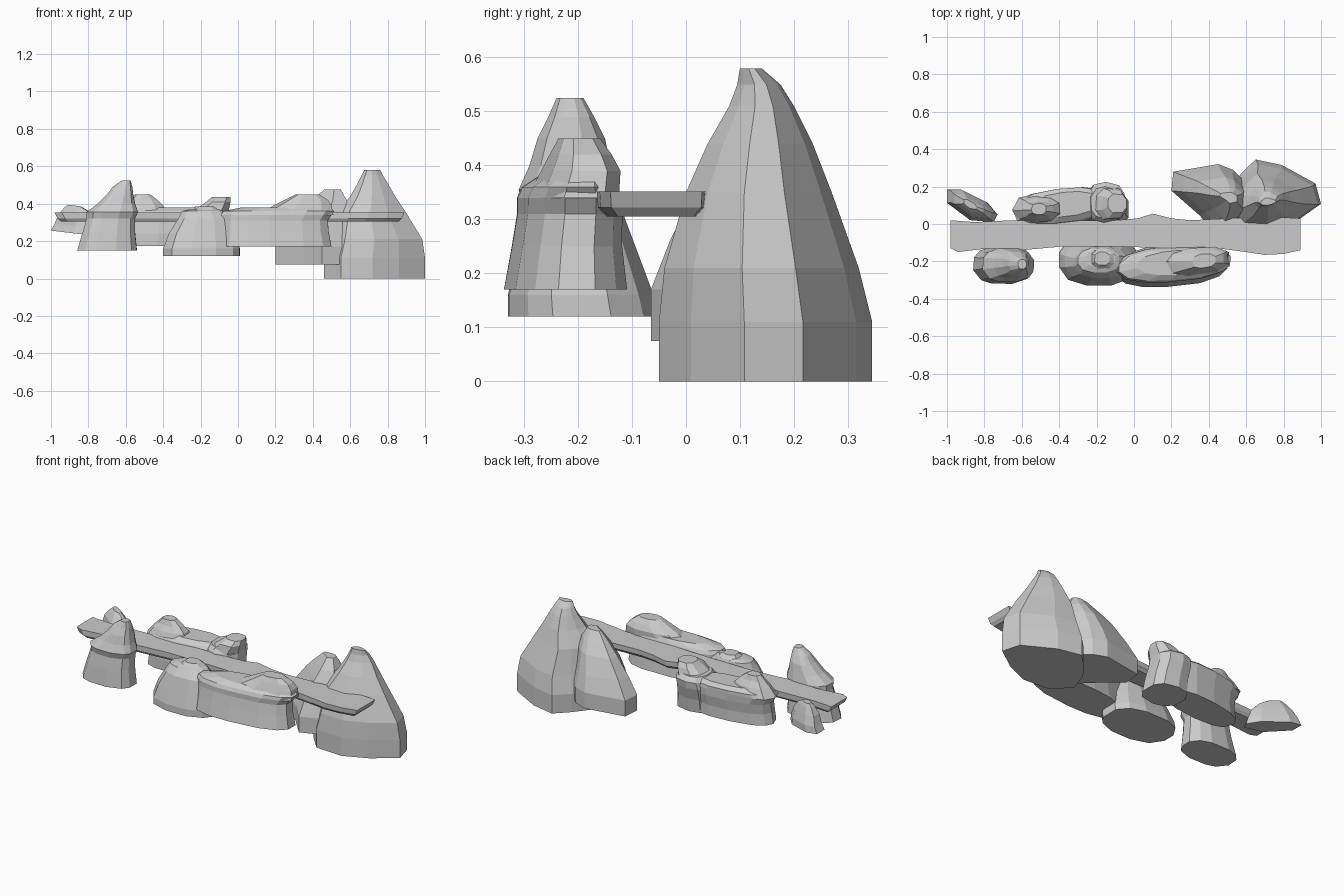
import bpy, bmesh, math, random

cube = bpy.data.objects.get("Cube")
if cube:
    bpy.data.objects.remove(cube, do_unlink=True)

stone = bpy.data.materials.new("grey_stone")
stone.use_nodes = True
grey = (0.6, 0.6, 0.6, 1)
stone.diffuse_color = grey
stone.node_tree.nodes["Principled BSDF"].inputs["Base Color"].default_value = grey


def finish(name, bm):
    bmesh.ops.recalc_face_normals(bm, faces=bm.faces)
    mesh = bpy.data.meshes.new(name)
    bm.to_mesh(mesh)
    bm.free()
    mesh.materials.append(stone)
    obj = bpy.data.objects.new(name, mesh)
    bpy.context.collection.objects.link(obj)
    return obj


def loft(name, loops):
    """Skin a stack of equal vertex loops and cap both ends."""
    bm = bmesh.new()
    rings = [[bm.verts.new(p) for p in loop] for loop in loops]
    count = len(rings[0])
    for low, high in zip(rings, rings[1:]):
        for i in range(count):
            j = (i + 1) % count
            bm.faces.new((low[i], low[j], high[j], high[i]))
    bm.faces.new(rings[0][::-1])
    bm.faces.new(rings[-1])
    return finish(name, bm)


def blunt_oval(sides, seed):
    """Slightly irregular oval with blunt ends."""
    rng = random.Random(seed)
    pts = []
    for i in range(sides):
        a = math.tau * (i + 0.5 + rng.uniform(-0.15, 0.15)) / sides
        c, s = math.cos(a), math.sin(a)
        pts.append((math.copysign(abs(c) ** 0.8, c),
                    math.copysign(abs(s) ** 0.8, s)))
    return pts


def rock(name, outline, rings, skew=0, tilt=0):
    """Rings give height, min x, max x, min y, max y in hundredths."""
    spans = [(min(axis), max(axis)) for axis in zip(*outline)]
    unit = [[2 * (v - lo) / (hi - lo) - 1 for v, (lo, hi) in zip(p, spans)]
            for p in outline]
    loops = []
    for z, x0, x1, y0, y1 in rings:
        loop = []
        for u, v in unit:
            dx = u * (x1 - x0) / 2
            y = (y0 + y1) / 2 + v * (y1 - y0) / 2 + skew * dx
            loop.append(((x0 + x1) / 200 + dx / 100, y / 100,
                         (z + tilt * dx) / 100))
        loops.append(loop)
    return loft(name, loops)


# Tall peaks at the right-hand end
tall_base = [(65, 35), (79, 32), (97, 22), (100, 11), (86, 1), (72, -5),
             (55, -4), (46, 6), (50, 18), (57, 27)]
rock("tall_peak", tall_base, [
    (0, 46, 100, -5, 34.5), (11, 46, 100, -5, 34.5), (21, 49, 98.5, -4, 32),
    (35, 53, 90, 0, 27), (44, 60, 84, 4, 23.5), (51, 64, 80, 8, 20),
    (55, 66, 77.5, 9.5, 17.5), (58, 67.5, 76, 10, 14)])
lower_base = [(20, 18), (35, 5), (45, -6), (62, 0), (62, 20), (53, 29),
              (45, 32), (21, 28)]
rock("lower_peak", lower_base, [
    (7.5, 20, 62, -6.5, 32), (17, 20, 62, -6.5, 32), (26, 26, 60, -3, 29),
    (36, 34, 59, 2, 25), (42, 40, 58, 6, 21), (47.5, 46, 55, 11, 17)])

# Rocks along the front
rock("front_left_rock", blunt_oval(12, 3), [
    (15, -86, -54, -32, -12), (25, -83, -55, -31, -13), (32, -81, -55, -30, -13),
    (35.5, -81, -53.5, -31, -13), (40, -75, -55, -29, -14),
    (45, -70, -56, -27.5, -15), (49, -67, -56.5, -25.5, -17),
    (52.5, -62, -57.5, -24, -19)])
rock("front_middle_rock", blunt_oval(12, 5), [
    (12, -40, 1, -33, -5), (16, -40, 1, -33, -6), (24, -37, -1, -31, -9),
    (32, -32, -4, -29, -12), (36, -30, -8, -26, -13),
    (37, -26, -10, -23, -14)])
rock("front_middle_knob", blunt_oval(8, 2), [
    (29, -25, -6, -28, -12), (34, -24, -8, -26, -12),
    (36.5, -23, -10, -24, -13), (38.5, -21, -13, -22, -15)])
rock("front_long_rock", blunt_oval(14, 9), [
    (17, -10, 50, -33.5, -11), (25, -9, 48.5, -32, -12),
    (31, -9, 48, -31, -12), (34, -9, 50, -31, -12),
    (36, -8, 51.5, -30, -13), (38, 2, 49, -27, -14)], skew=0.07)
rock("front_long_peak", blunt_oval(9, 6), [
    (34, 10, 51, -29, -13), (39, 19, 50, -26.5, -12.5),
    (42, 25, 48, -25, -14), (45, 31, 43.5, -23.5, -16)], skew=0.1)

# Rocks along the back
rock("back_long_rock", blunt_oval(13, 7), [
    (17.5, -63, -14, -1, 18), (24, -62, -14, -1, 18), (30, -62, -13, 0, 19),
    (34, -65, -12, 0, 19), (36, -62, -15, 1, 19),
    (38, -54, -20, 4, 17)], skew=0.1)
rock("back_long_peak", blunt_oval(9, 2), [
    (34, -65, -38, 0, 16), (39, -61, -40, 2, 14),
    (42, -58, -43, 4, 12), (45, -55, -47, 5, 11)])
rock("back_middle_rock", blunt_oval(10, 10), [
    (17, -26, -3, -3, 19), (25, -26, -4, -2, 20), (32, -26, -5, 0, 22),
    (36, -25, -5, 1, 22.5), (38.5, -23, -8, 3, 20)])
rock("back_middle_knob", blunt_oval(8, 4), [
    (36, -24, -5, 2, 20), (41, -17, -4, 3, 18), (43.5, -14, -4, 6, 16)])
wedge_base = [(-99, 11), (-87, 2), (-75, 1), (-73, 5), (-78, 11), (-92, 18),
              (-99, 18)]
rock("back_left_rock", wedge_base, [
    (24, -100, -73, 1, 18.5), (28, -98, -74, 2, 18), (33, -96, -76, 3, 16),
    (37, -93, -80, 6, 14), (39, -91, -84, 8, 13)], tilt=-0.12)

# Flat walkway with worn, undercut edges
front_edge = [(-98, -13), (-94, -15), (-78, -13), (-60, -14), (-38, -12),
              (-10, -12), (20, -13), (45, -13), (60, -15), (70, -16.5),
              (80, -16), (89, -14)]
back_edge = [(89, 3), (72, 4), (50, 3), (30, 2), (20, 3), (10, 5.5), (2, 3),
             (-10, 2), (-35, 2), (-65, 2), (-85, 1), (-98, 2)]
edge = front_edge + back_edge
walkway = []
for z, sx, inset in ((0.305, 0.965, 0.82), (0.322, 0.985, 0.98), (0.352, 1, 1)):
    walkway.append([(x * sx / 100, (-6 + (y + 6) * inset) / 100, z)
                    for x, y in edge])
loft("walkway", walkway)
